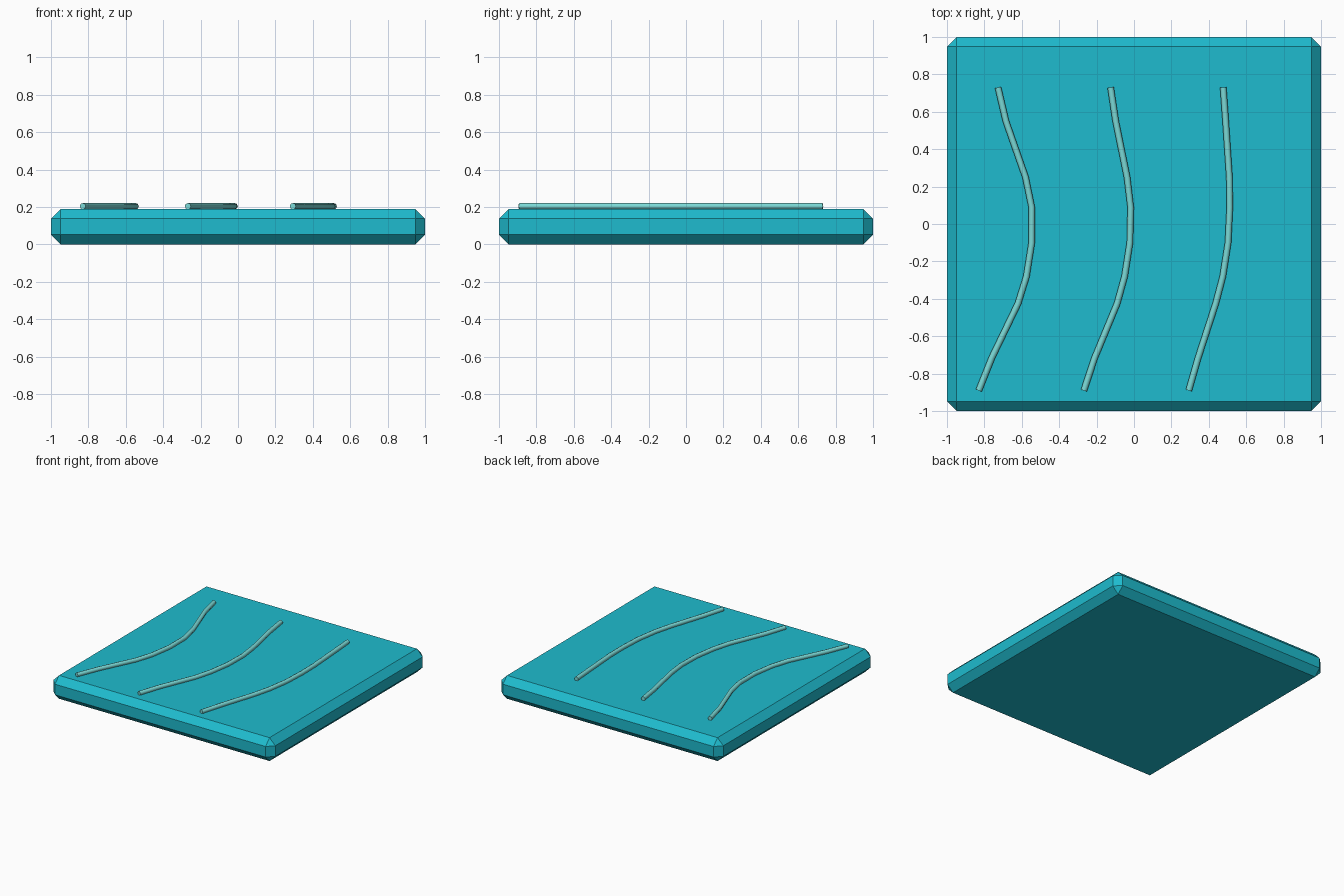
import bpy

if "Cube" in bpy.data.objects:
    bpy.data.objects.remove(bpy.data.objects["Cube"])


def material(name, colour):
    m = bpy.data.materials.new(name)
    m.diffuse_color = (*colour, 1)
    m.use_nodes = True
    m.node_tree.nodes["Principled BSDF"].inputs["Base Color"].default_value = m.diffuse_color
    return m


water = material("water", (0.013, 0.5, 0.62))
foam = material("foam", (0.2, 0.7, 0.68))

# Chamfered slab
H = 0.19
bpy.ops.mesh.primitive_cube_add(size=1, location=(0, 0, H / 2))
slab = bpy.context.object
slab.name = "water_slab"
slab.scale = (2, 2, H)
bpy.ops.object.transform_apply(location=False, rotation=False, scale=True)
bevel = slab.modifiers.new("chamfer", 'BEVEL')
bevel.width = 0.052
bevel.segments = 1
slab.data.materials.append(water)

# Wave lines: thin tubes resting on the slab, sharing the same y stations
YS = [-0.89, -0.715, -0.425, -0.28, -0.10, 0.09, 0.25, 0.55, 0.73]
WAVES = {
    "left": [-0.83, -0.76, -0.62, -0.575, -0.547, -0.547, -0.58, -0.685, -0.727],
    "middle": [-0.268, -0.21, -0.09, -0.05, -0.022, -0.018, -0.037, -0.098, -0.125],
    "right": [0.293, 0.343, 0.437, 0.475, 0.503, 0.512, 0.51, 0.49, 0.477],
}


def wave_line(name, xs):
    curve = bpy.data.curves.new(name, 'CURVE')
    curve.dimensions = '3D'
    curve.bevel_depth = 0.017
    curve.bevel_resolution = 2
    curve.use_fill_caps = True
    spline = curve.splines.new('POLY')
    spline.points.add(len(xs) - 1)
    for p, x, y in zip(spline.points, xs, YS):
        p.co = (x, y, 0.204, 1)
    spline.use_smooth = True
    curve.materials.append(foam)
    ob = bpy.data.objects.new(name, curve)
    bpy.context.collection.objects.link(ob)
    # Turn into a mesh with crisp end caps
    bpy.ops.object.select_all(action='DESELECT')
    ob.select_set(True)
    bpy.context.view_layer.objects.active = ob
    bpy.ops.object.convert(target='MESH')
    bpy.ops.object.shade_smooth_by_angle(angle=0.9)


for side, xs in WAVES.items():
    wave_line("wave_line_" + side, xs)
